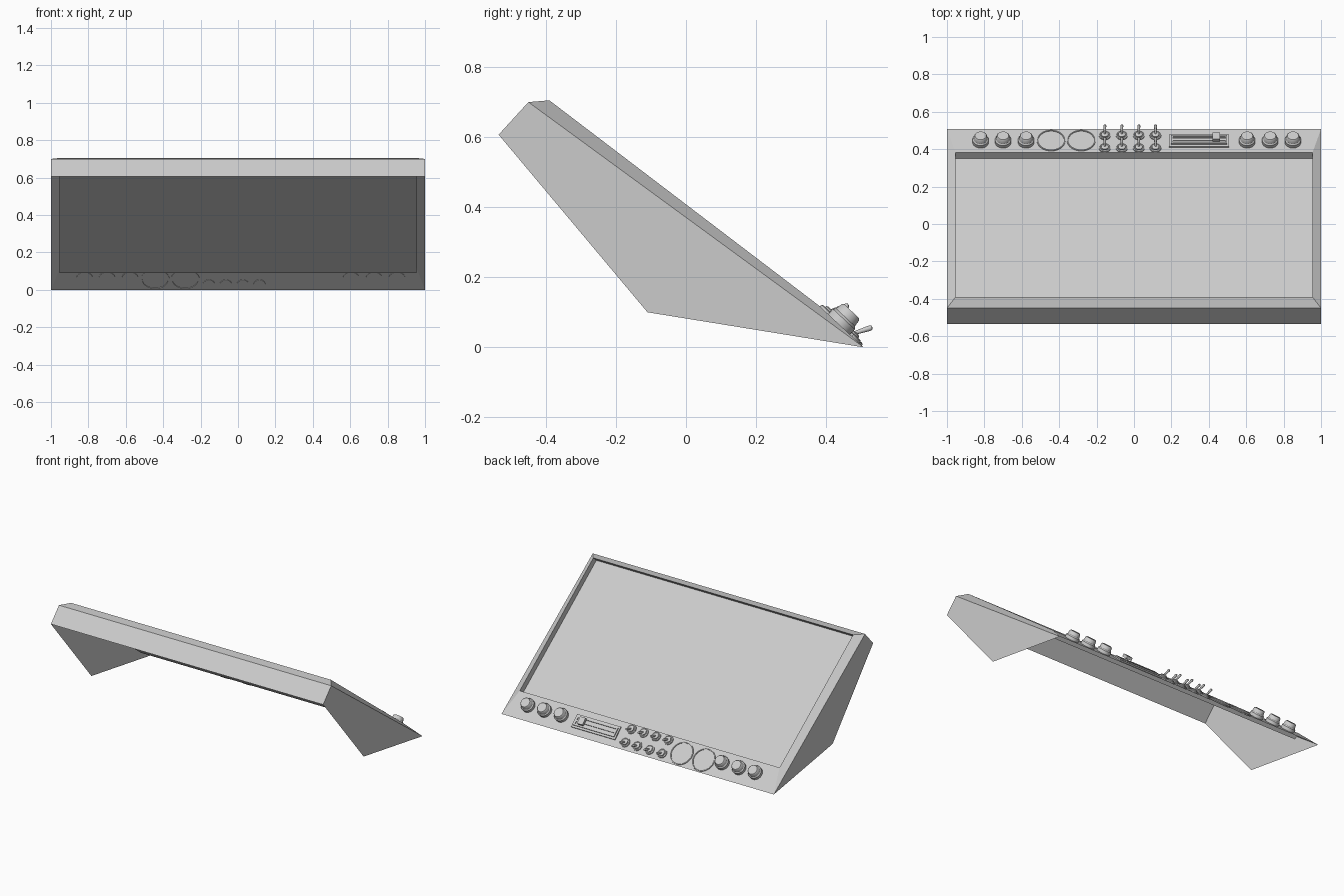
import bpy, bmesh, math
from mathutils import Vector, Matrix

if "Cube" in bpy.data.objects:
    bpy.data.objects.remove(bpy.data.objects["Cube"])

BACK = (0.507, 0.0)      # low back edge (y, z)
LOW = (-0.11, 0.10)      # foot corner of side plate
NOSE = (-0.535, 0.607)   # lower edge of front band
TOP = (-0.45, 0.70)      # upper edge of front band
RIM_T = (-0.39, 0.705)   # inner rim, high end
RIM_B = (0.381, 0.118)   # inner rim, low end
DROP = (-0.032, -0.028)  # recess offset
FL_T = (RIM_T[0] + DROP[0], RIM_T[1] + DROP[1])
FL_B = (RIM_B[0] + DROP[0], RIM_B[1] + DROP[1])
IX = 0.954


def finish(bm, name, smooth=False):
    me = bpy.data.meshes.new(name)
    bm.to_mesh(me)
    bm.free()
    ob = bpy.data.objects.new(name, me)
    bpy.context.collection.objects.link(ob)
    if smooth:
        bpy.context.view_layer.objects.active = ob
        ob.select_set(True)
        bpy.ops.object.shade_smooth_by_angle(angle=math.radians(35))
        ob.select_set(False)
    return ob


def sheet(name, faces):
    bm = bmesh.new()
    for f in faces:
        bm.faces.new([bm.verts.new(p) for p in f])
    bmesh.ops.remove_doubles(bm, verts=bm.verts, dist=1e-5)
    return finish(bm, name)


def P(x, p):
    return (x, p[0], p[1])


def strip(a, xa, b, xb):
    return [P(-xa, a), P(xa, a), P(xb, b), P(-xb, b)]


# Open-bottomed casing: front band, mitred rim, control panel, side plates
faces = [strip(NOSE, 1, TOP, 1), strip(TOP, 1, RIM_T, IX), strip(RIM_B, IX, BACK, 1)]
for s in (1, -1):
    side = [[P(s, BACK), P(s, TOP), P(s, NOSE), P(s, LOW)],
            [P(s, TOP), P(s, BACK), P(s * IX, RIM_B), P(s * IX, RIM_T)]]
    faces += [f if s > 0 else f[::-1] for f in side]
sheet("console_casing", faces)

# Recessed screen with its four walls
faces = [strip(FL_T, IX, FL_B, IX), strip(RIM_T, IX, FL_T, IX), strip(FL_B, IX, RIM_B, IX)]
for s in (1, -1):
    f = [P(s * IX, RIM_T), P(s * IX, RIM_B), P(s * IX, FL_B), P(s * IX, FL_T)]
    faces.append(f if s > 0 else f[::-1])
sheet("recessed_screen", faces)

# Local frame of the control panel: x, up-slope, normal
down = Vector((0, BACK[0] - RIM_B[0], BACK[1] - RIM_B[1])).normalized()
normal = Vector((1, 0, 0)).cross(-down)
if normal.z < 0:
    normal = -normal
rot = Matrix((Vector((1, 0, 0)), -normal.cross(Vector((1, 0, 0))), normal)).transposed()
if rot.determinant() < 0:
    rot.col[1] = -rot.col[1]


def place(x, y):
    t = (y - RIM_B[0]) / (BACK[0] - RIM_B[0])
    z = RIM_B[1] + t * (BACK[1] - RIM_B[1])
    return Matrix.Translation((x, y, z)) @ rot.to_4x4()


def lathe(bm, prof, mat, n=32):
    """Turn an (r, h) profile around the local normal."""
    vs = [bm.verts.new((r, 0, h)) for r, h in prof]
    es = [bm.edges.new(p) for p in zip(vs, vs[1:])]
    before = set(bm.verts) - set(vs)
    bmesh.ops.spin(bm, geom=vs + es, cent=(0, 0, 0), axis=(0, 0, 1),
                   angle=math.tau, steps=n, use_duplicate=False)
    new = [v for v in bm.verts if v not in before]
    bmesh.ops.remove_doubles(bm, verts=new, dist=1e-5)
    new = [v for v in bm.verts if v not in before]
    bmesh.ops.recalc_face_normals(bm, faces=list({f for v in new for f in v.link_faces}))
    bmesh.ops.transform(bm, matrix=mat, verts=new)


def box(name, x, y, size, off):
    bm = bmesh.new()
    m = place(x, y) @ Matrix.Translation(off) @ Matrix.Diagonal((*size, 1))
    bmesh.ops.create_cube(bm, size=1, matrix=m)
    return finish(bm, name)


# Stepped rotary knobs
for i, x in enumerate((-0.82, -0.70, -0.577, 0.605, 0.728, 0.85)):
    bm = bmesh.new()
    lathe(bm, [(0, -0.003), (0.043, -0.003), (0.043, 0.02), (0.039, 0.025), (0.037, 0.027),
               (0.034, 0.047), (0.030, 0.052), (0, 0.052)], place(x, 0.437))
    finish(bm, f"rotary_knob_{i + 1}", True)

# Large flat dial rings
for i, x in enumerate((-0.443, -0.282)):
    bm = bmesh.new()
    lathe(bm, [(0.069, -0.004), (0.077, -0.004), (0.076, 0.004), (0.072, 0.006),
               (0.069, 0.004), (0.069, -0.004)], place(x, 0.446), 48)
    finish(bm, f"dial_ring_{i + 1}", True)

# Two rows of toggle switches: collar, threaded neck and lever
for r, y in enumerate((0.472, 0.405)):
    for c, x in enumerate((-0.156, -0.065, 0.026, 0.115)):
        bm = bmesh.new()
        m = place(x, y)
        lathe(bm, [(0, -0.003), (0.031, -0.003), (0.031, 0.006), (0.026, 0.009), (0.022, 0.006),
                   (0.019, 0.006), (0.019, 0.013), (0.013, 0.016), (0, 0.016)], m, 24)
        d = Vector((0, 0.95, 0.30)).normalized()
        base = m @ Vector((0, 0, 0.01))
        lm = Matrix.Translation(base) @ Vector((0, 0, 1)).rotation_difference(d).to_matrix().to_4x4()
        lathe(bm, [(0, 0), (0.005, 0), (0.008, 0.048), (0.006, 0.054), (0, 0.056)], lm, 12)
        finish(bm, f"toggle_switch_{r + 1}_{c + 1}", True)

# Slider: raised frame around a slot, rail and grip
sx, sy = 0.348, 0.442
box("slider_plate", sx, sy, (0.32, 0.088, 0.010), (0, 0, 0.003))
for s in (1, -1):
    box("slider_frame_long", sx, sy, (0.30, 0.010, 0.008), (0, s * 0.026, 0.011))
    box("slider_frame_end", sx, sy, (0.010, 0.044, 0.008), (s * 0.145, 0, 0.011))
box("slider_rail", sx, sy, (0.28, 0.012, 0.006), (0, 0, 0.011))
box("slider_grip_stem", 0.44, sy, (0.016, 0.014, 0.020), (0, 0, 0.016))
box("slider_grip", 0.44, sy, (0.040, 0.048, 0.018), (0, 0, 0.033))
